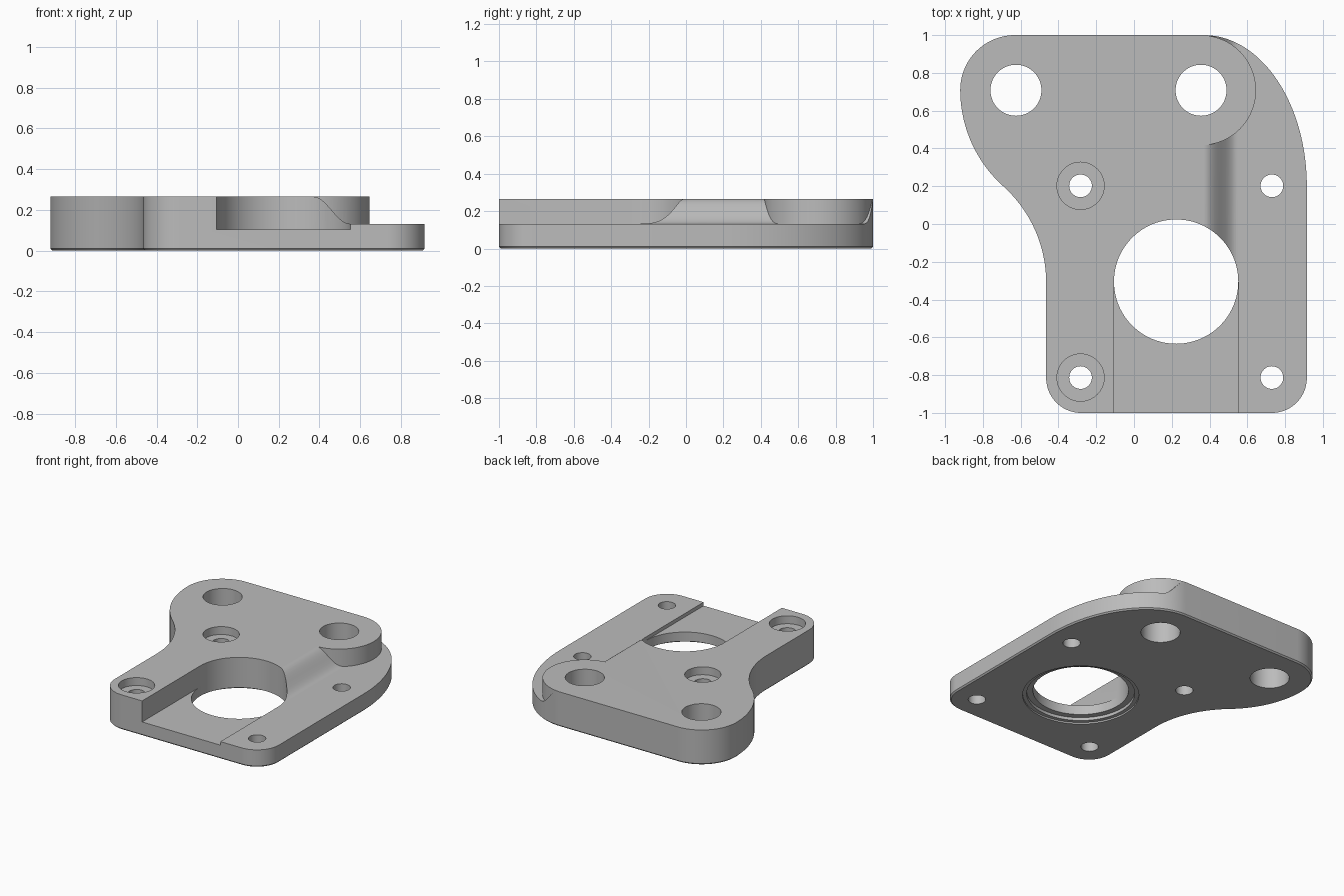
import bpy, bmesh
from math import sin, cos, pi, radians, asin

cube = bpy.data.objects.get("Cube")
if cube:
    bpy.data.objects.remove(cube, do_unlink=True)

grey = bpy.data.materials.new("machined grey")
grey.use_nodes = True
COLOUR = (0.5, 0.5, 0.5, 1)
grey.diffuse_color = COLOUR
grey.node_tree.nodes["Principled BSDF"].inputs["Base Color"].default_value = COLOUR

TOP, STEP, FLOOR = 0.265, 0.132, 0.105


def arc(cx, cy, rx, a0, a1, ry=None, n=24):
    ry = ry or rx
    angles = [radians(a0 + (a1 - a0) * i / n) for i in range(n + 1)]
    return [(cx + rx * cos(a), cy + ry * sin(a)) for a in angles]


def prism(name, points, low, high, chamfer=0, along_y=False):
    """Extrude a closed profile along z, or an x-z profile along y."""
    bm = bmesh.new()
    place = (lambda p: (p[0], low, p[1])) if along_y else (lambda p: (p[0], p[1], low))
    face = bm.faces.new([bm.verts.new(place(p)) for p in points])
    new = bmesh.ops.extrude_face_region(bm, geom=[face])["geom"]
    move = (0, high - low, 0) if along_y else (0, 0, high - low)
    bmesh.ops.translate(bm, vec=move, verts=[v for v in new if isinstance(v, bmesh.types.BMVert)])
    bmesh.ops.recalc_face_normals(bm, faces=bm.faces)
    if chamfer:
        rim = [e for e in bm.edges if all(abs(v.co.z - low) < 1e-5 for v in e.verts)]
        bmesh.ops.bevel(bm, geom=rim, offset=chamfer, segments=1, affect='EDGES')
    mesh = bpy.data.meshes.new(name)
    bm.to_mesh(mesh)
    bm.free()
    mesh.materials.append(grey)
    ob = bpy.data.objects.new(name, mesh)
    bpy.context.collection.objects.link(ob)
    return ob


def disc(name, x, y, r, low, high, n=64):
    return prism(name, arc(x, y, r, 0, 360, n=n)[:-1], low, high)


def cut(target, tool):
    bpy.ops.object.select_all(action='DESELECT')
    bpy.context.view_layer.objects.active = target
    target.select_set(True)
    mod = target.modifiers.new("cut", 'BOOLEAN')
    mod.operation, mod.solver, mod.object = 'DIFFERENCE', 'EXACT', tool
    bpy.ops.object.modifier_apply(modifier=mod.name)
    bpy.data.objects.remove(tool, do_unlink=True)


# Plate outline: rounded corners, swept right shoulder, S-shaped left waist
R = 0.685
sweep = math_angle = asin(0.51 / R) * 180 / pi
outline = (
    arc(0.73, -0.815, 0.185, -90, 0)
    + arc(0.37, 0.2, 0.545, 0, 90, ry=0.8, n=40)
    + arc(-0.63, 0.71, 0.29, 90, 180)
    + arc(-0.92 + R, 0.71, R, 180, 180 + sweep)[1:]
    + arc(-0.465 - R, -0.31, R, sweep, 0)[1:]
    + arc(-0.28, -0.815, 0.185, 180, 270)
)
plate = prism("mounting_plate", outline, 0, TOP, chamfer=0.01)

# Lowered right side with an S-shaped ramp, leaving the round boss standing
ramp = [(0.37 + 0.18 * i / 20, STEP + (TOP - STEP) * (1 + cos(pi * i / 20)) / 2) for i in range(21)]
lowered = prism("step_cutter", ramp + [(1.2, STEP), (1.2, 0.5), (0.37, 0.5)], -1.2, 1.2, along_y=True)
cut(lowered, disc("boss_keep", 0.355, 0.708, 0.291, 0, 0.6, 96))
cut(plate, lowered)

# Open channel ending in a half round, and the bore through its floor
BX, BY, BR = 0.223, -0.305, 0.329
channel = arc(BX, BY, BR, 0, 180, n=48) + [(BX - BR, -1.2), (BX + BR, -1.2)]
cut(plate, prism("channel_cutter", channel, FLOOR, 0.5))
cut(plate, disc("bore_cutter", BX, BY, BR, -0.1, 0.2, 96))

# Stepped recess around the bore on the underside
cut(plate, disc("recess_cutter", BX, BY, 0.40, -0.1, 0.012, 96))
cut(plate, disc("inner_recess_cutter", BX, BY, 0.372, -0.1, 0.035, 96))

# Large mounting holes
for x in (-0.625, 0.355):
    cut(plate, disc("large_hole", x, 0.708, 0.135, -0.1, 0.5))

# Screw holes, with counterbores on the thick left side
for y in (0.202, -0.813):
    for x in (-0.283, 0.73):
        cut(plate, disc("screw_hole", x, y, 0.06, -0.1, 0.5, 48))
    cut(plate, disc("counterbore", -0.283, y, 0.125, TOP - 0.06, 0.5))

bpy.ops.object.select_all(action='DESELECT')
bpy.context.view_layer.objects.active = plate
plate.select_set(True)
bpy.ops.object.shade_smooth_by_angle(angle=radians(30))
